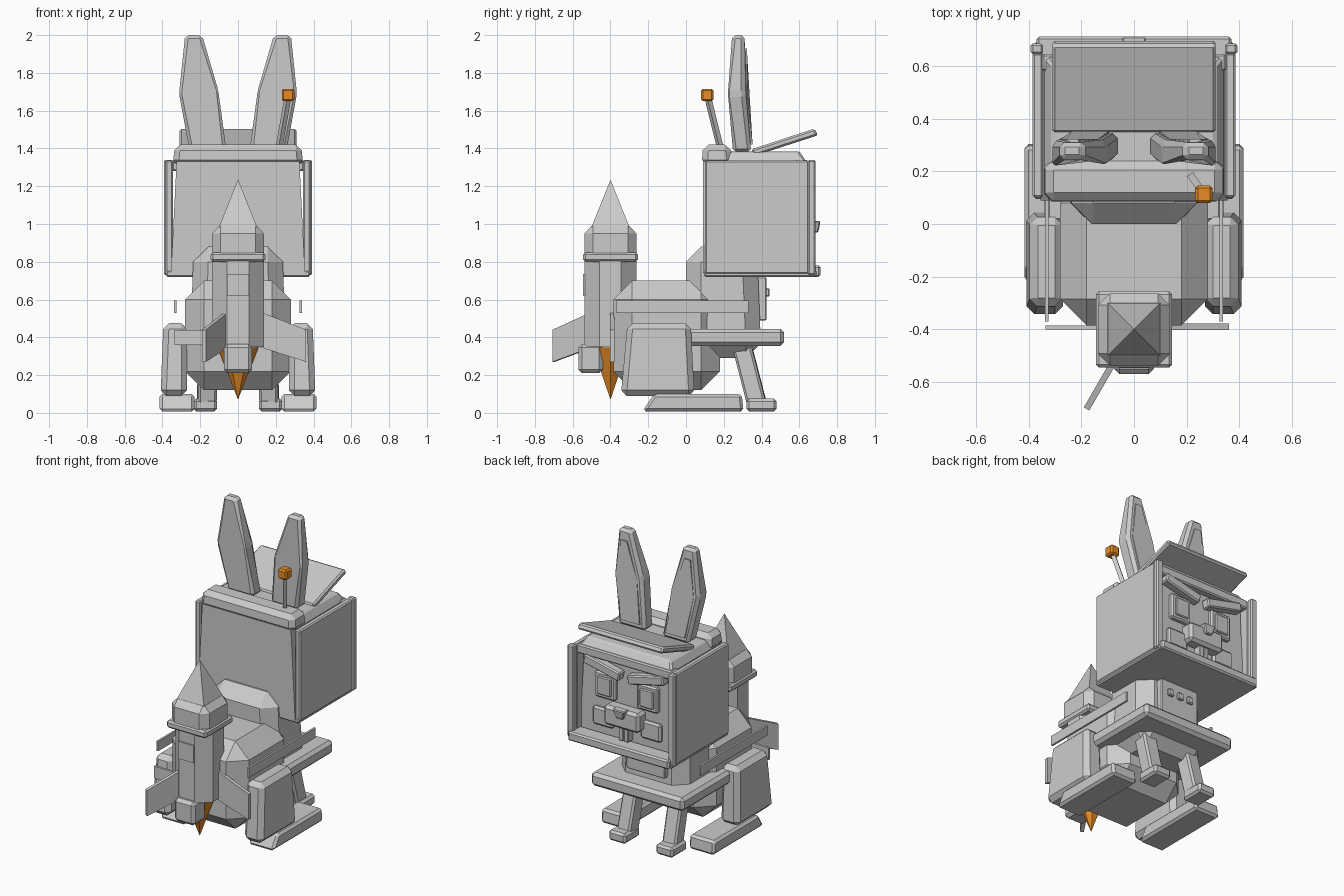
import bpy, bmesh, math
from mathutils import Vector, Matrix

if "Cube" in bpy.data.objects:
    bpy.data.objects.remove(bpy.data.objects["Cube"])


def material(name, rgb):
    m = bpy.data.materials.new(name)
    m.diffuse_color = (*rgb, 1)
    m.use_nodes = True
    m.node_tree.nodes["Principled BSDF"].inputs["Base Color"].default_value = m.diffuse_color
    return m


GREY = material("grey", (0.6, 0.6, 0.6))
ORANGE = material("orange", (0.8, 0.26, 0.02))


def finish(name, bm, mat=GREY, bevel=0.0):
    bmesh.ops.recalc_face_normals(bm, faces=bm.faces)
    if bevel:
        bmesh.ops.bevel(bm, geom=bm.edges[:], offset=bevel, segments=1,
                        affect='EDGES', clamp_overlap=True)
    me = bpy.data.meshes.new(name)
    bm.to_mesh(me)
    bm.free()
    me.materials.append(mat)
    ob = bpy.data.objects.new(name, me)
    bpy.context.collection.objects.link(ob)
    return ob


def loft(name, lower, upper, mat=GREY, bevel=0.0):
    """Solid between two matching rings of points."""
    bm = bmesh.new()
    a = [bm.verts.new(p) for p in lower]
    b = [bm.verts.new(p) for p in upper]
    n = len(a)
    for i in range(n):
        j = (i + 1) % n
        bm.faces.new((a[i], a[j], b[j], b[i]))
    bm.faces.new(a[::-1])
    bm.faces.new(b)
    return finish(name, bm, mat, bevel)


def rect(x0, x1, y0, y1, z):
    return [(x0, y0, z), (x1, y0, z), (x1, y1, z), (x0, y1, z)]


def box(name, x, y, z, bevel=0.0, mat=GREY):
    return loft(name, rect(*x, *y, z[0]), rect(*x, *y, z[1]), mat, bevel)


def pair(name, x, y, z, bevel=0.0):
    """Box on the right and its mirror on the left."""
    for tag, s in (("right", 1), ("left", -1)):
        box(f"{tag}_{name}", sorted((s * x[0], s * x[1])), y, z, bevel)


def rod(name, p, q, w, h, bevel=0.0):
    """Square bar from p to q."""
    p, q = Vector(p), Vector(q)
    r = (q - p).to_track_quat('Z', 'Y')
    ring = [Vector(c) for c in ((-w, -h, 0), (w, -h, 0), (w, h, 0), (-w, h, 0))]
    return loft(name, [p + r @ c for c in ring], [q + r @ c for c in ring], GREY, bevel)


def spike(name, centre, radius, z0, z1, sides, mat, turn=0.0):
    bm = bmesh.new()
    ring = [bm.verts.new((centre[0] + radius * math.cos(turn + 2 * math.pi * i / sides),
                          centre[1] + radius * math.sin(turn + 2 * math.pi * i / sides), z0))
            for i in range(sides)]
    tip = bm.verts.new((*centre, z1))
    for i in range(sides):
        bm.faces.new((ring[i], ring[(i + 1) % sides], tip))
    bm.faces.new(ring)
    return finish(name, bm, mat)


def octagon(hx, hy, c, cy, z):
    return [(x, y + cy, z) for x, y in (
        (-hx + c, -hy), (hx - c, -hy), (hx, -hy + c), (hx, hy - c),
        (hx - c, hy), (-hx + c, hy), (-hx, hy - c), (-hx, -hy + c))]


# Body and chest
box("body", (-0.28, 0.28), (-0.385, 0.18), (0.12, 0.70), 0.10)
loft("chest", rect(-0.255, 0.255, 0.0, 0.40, 0.29), rect(-0.235, 0.235, 0.0, 0.375, 0.88), GREY, 0.08)
box("collar_plate", (-0.34, 0.34), (0.0, 0.52), (0.355, 0.445), 0.02)
box("chest_panel", (-0.14, 0.14), (0.36, 0.425), (0.49, 0.72), 0.005)
for i in (-1, 0, 1):
    box(f"button_{i + 2}", (i * 0.075 - 0.022, i * 0.075 + 0.022), (0.42, 0.443), (0.615, 0.66), 0.006)

# Harness straps
pair("strap", (0.325, 0.338), (-0.37, 0.33), (0.53, 0.595))
box("rear_strap", (-0.335, 0.335), (-0.40, -0.385), (0.36, 0.44))

# Legs and feet
for tag, s in (("right", 1), ("left", -1)):
    lo = sorted((s * 0.27, s * 0.41))
    hi = sorted((s * 0.27, s * 0.395))
    loft(tag + "_thigh", rect(*lo, -0.345, 0.045, 0.09), rect(*hi, -0.31, 0.025, 0.475), GREY, 0.03)
    foot = sorted((s * 0.23, s * 0.415))
    loft(tag + "_hind_foot", rect(*foot, -0.23, 0.305, 0.008), rect(*foot, -0.17, 0.295, 0.10), GREY, 0.015)
    rod(tag + "_foreleg", (s * 0.16, 0.29, 0.38), (s * 0.165, 0.375, 0.05), 0.05, 0.05, 0.012)
pair("forepaw", (0.11, 0.235), (0.32, 0.48), (0.008, 0.075), 0.014)

# Head shell
loft("head_shell", rect(-0.355, 0.355, 0.09, 0.60, 0.74), rect(-0.325, 0.325, 0.09, 0.60, 1.33))
pair("head_side", (0.345, 0.385), (0.10, 0.65), (0.735, 1.335), 0.008)
pair("face_post", (0.345, 0.392), (0.645, 0.685), (0.73, 1.34), 0.008)
box("head_base", (-0.38, 0.38), (0.095, 0.69), (0.72, 0.755), 0.008)
box("face_ledge", (-0.37, 0.37), (0.60, 0.712), (0.72, 0.78), 0.01)
box("face_lintel", (-0.35, 0.35), (0.58, 0.645), (1.28, 1.34), 0.008)
loft("cap", rect(-0.345, 0.345, 0.12, 0.645, 1.32), rect(-0.31, 0.31, 0.12, 0.60, 1.385), GREY, 0.01)
loft("cap_bar", rect(-0.345, 0.345, 0.083, 0.25, 1.31), rect(-0.335, 0.335, 0.09, 0.235, 1.42), GREY, 0.03)
loft("visor",
     [(-0.31, 0.36, 1.36), (0.31, 0.36, 1.36), (0.31, 0.70, 1.47), (-0.31, 0.70, 1.47)],
     [(-0.31, 0.345, 1.395), (0.31, 0.345, 1.395), (0.31, 0.68, 1.505), (-0.31, 0.68, 1.505)], GREY, 0.01)

# Face
for tag, s in (("right", 1), ("left", -1)):
    box(tag + "_eye_frame", sorted((s * 0.08, s * 0.23)), (0.59, 0.63), (1.02, 1.19), 0.01)
    box(tag + "_eye", sorted((s * 0.105, s * 0.205)), (0.62, 0.64), (1.045, 1.165), 0.006)
    rod(tag + "_brow", (s * 0.03, 0.63, 1.205), (s * 0.29, 0.63, 1.265), 0.03, 0.03, 0.008)
    box(tag + "_cheek", sorted((s * 0.10, s * 0.25)), (0.59, 0.625), (0.83, 0.95), 0.012)
box("muzzle", (-0.13, 0.13), (0.59, 0.685), (0.88, 1.01), 0.018)
loft("nose", rect(-0.025, 0.025, 0.66, 0.70, 0.955), rect(-0.045, 0.045, 0.66, 0.712, 1.015), GREY, 0.006)
pair("tooth", (0.003, 0.035), (0.60, 0.655), (0.79, 0.885), 0.004)

# Ears with raised inner panels
OUTLINE = [(0.06, 1.38), (0.255, 1.38), (0.312, 1.69), (0.28, 2.0), (0.19, 2.0), (0.105, 1.71)]
INNER = [(0.095, 1.42), (0.235, 1.42), (0.28, 1.69), (0.255, 1.93), (0.21, 1.93), (0.135, 1.70)]


def ear_back(z):
    return 0.345 - 0.035 * min(1, (z - 1.38) / 0.31)


def ear_front(z):
    return 0.25 - 0.04 * (z - 1.38) / 0.31 if z < 1.69 else 0.21 + 0.035 * (z - 1.69) / 0.31


for tag, s in (("right", 1), ("left", -1)):
    loft(tag + "_ear", [(s * x, ear_front(z), z) for x, z in OUTLINE],
         [(s * x, ear_back(z), z) for x, z in OUTLINE], GREY, 0.018)
    loft(tag + "_inner_ear", [(s * x, ear_back(z) - 0.01, z) for x, z in INNER],
         [(s * x, ear_back(z) + 0.012, z) for x, z in INNER])

# Antenna
rod("antenna_rod", (0.215, 0.185, 1.39), (0.262, 0.118, 1.66), 0.013, 0.013)
box("antenna_tip", (0.232, 0.298), (0.08, 0.146), (1.65, 1.716), 0.01, ORANGE)

# Rocket
CY = -0.40
loft("rocket_hull", octagon(0.137, 0.137, 0.08, CY, 0.35), octagon(0.137, 0.137, 0.08, CY, 0.82))
loft("rocket_neck", octagon(0.137, 0.137, 0.045, CY, 0.82), octagon(0.137, 0.137, 0.045, CY, 0.95))
loft("rocket_shoulder", octagon(0.137, 0.137, 0.045, CY, 0.95), octagon(0.10, 0.10, 0.008, CY, 0.99))
spike("rocket_nose", (0, CY), 0.1 * math.sqrt(2), 0.985, 1.235, 4, GREY, math.pi / 4)
box("rocket_ring", (-0.145, 0.145), (CY - 0.145, CY + 0.145), (0.80, 0.85), 0.012)
box("rocket_window", (-0.058, 0.058), (-0.546, -0.53), (0.62, 0.735))
box("rocket_nozzle", (-0.075, 0.075), (-0.57, -0.44), (0.21, 0.365), 0.02)
spike("flame", (0, CY), 0.108, 0.345, 0.07, 6, ORANGE)
FIN = [(0.08, 0.36), (0.36, 0.27), (0.36, 0.44), (0.08, 0.55)]
for k in range(3):
    m = Matrix.Translation((0, CY + 0.01, 0)) @ Matrix.Rotation(math.radians(120 * k), 4, 'Z')
    loft(f"rocket_fin_{k + 1}", [m @ Vector((x, -0.012, z)) for x, z in FIN],
         [m @ Vector((x, 0.012, z)) for x, z in FIN])
